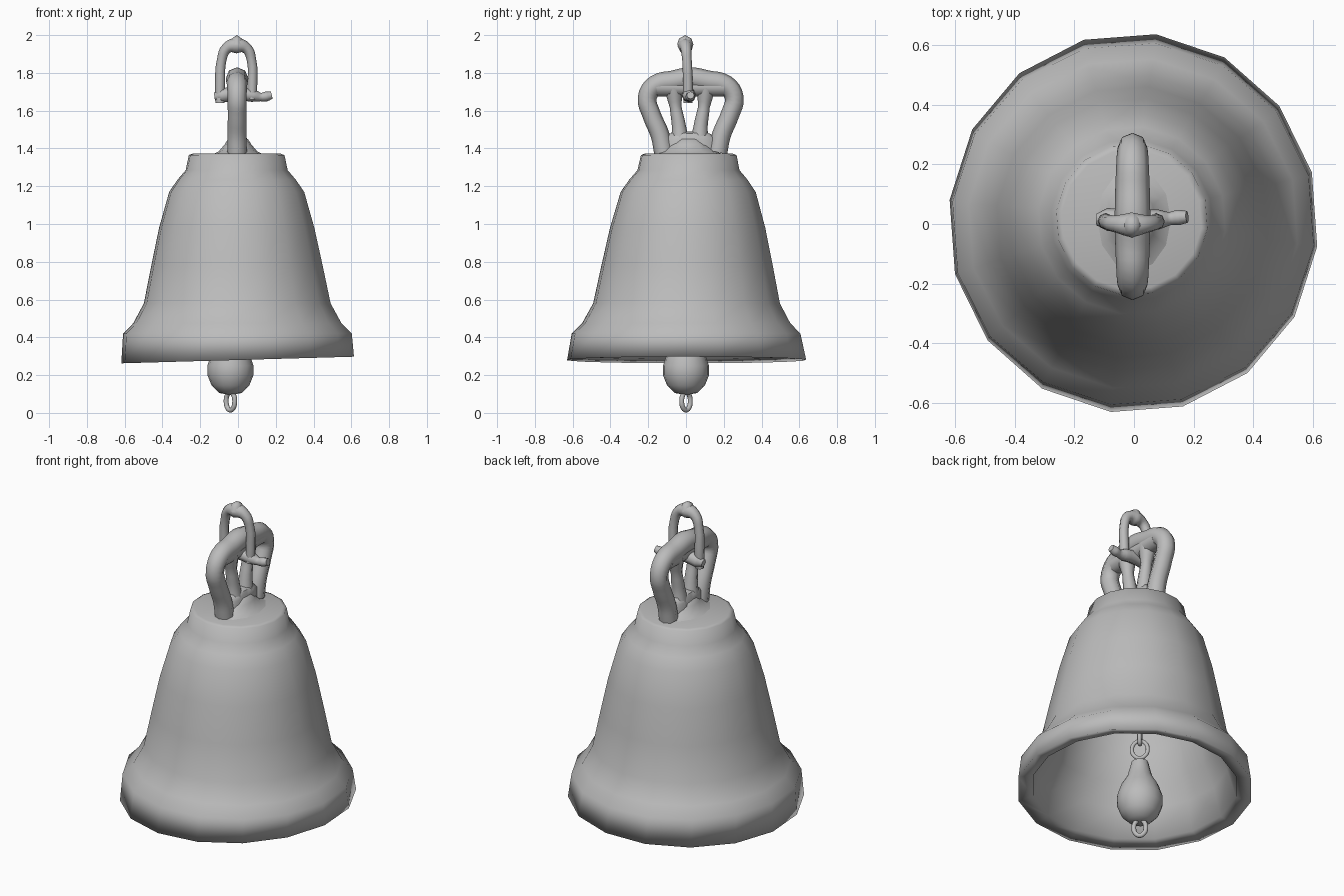
import bpy, bmesh, math
from mathutils import Vector

if "Cube" in bpy.data.objects:
    bpy.data.objects.remove(bpy.data.objects["Cube"])

metal = bpy.data.materials.new("grey metal")
metal.diffuse_color = (0.5, 0.5, 0.5, 1)
metal.use_nodes = True
metal.node_tree.nodes["Principled BSDF"].inputs["Base Color"].default_value = metal.diffuse_color


def finish(ob, angle=50):
    ob.data.materials.clear()
    ob.data.materials.append(metal)
    bpy.ops.object.select_all(action='DESELECT')
    ob.select_set(True)
    bpy.context.view_layer.objects.active = ob
    bpy.ops.object.shade_smooth_by_angle(angle=math.radians(angle))
    return ob


def lathe(name, profile, sides, loc=(0, 0, 0), scale=(1, 1), turn=0.0, angle=50):
    """Spin (radius, z) points round z; radius 0 makes a pole."""
    bm = bmesh.new()
    rings = []
    for r, z in profile:
        n = sides if r > 0 else 1
        rings.append([bm.verts.new((
            loc[0] + r * scale[0] * math.cos(turn + 2 * math.pi * i / sides),
            loc[1] + r * scale[1] * math.sin(turn + 2 * math.pi * i / sides),
            loc[2] + z)) for i in range(n)])
    for a, b in zip(rings, rings[1:]):
        for i in range(sides):
            j = (i + 1) % sides
            quad = [a[i % len(a)], a[j % len(a)], b[j % len(b)], b[i % len(b)]]
            bm.faces.new(list(dict.fromkeys(quad)))
    bmesh.ops.recalc_face_normals(bm, faces=bm.faces)
    me = bpy.data.meshes.new(name)
    bm.to_mesh(me)
    bm.free()
    ob = bpy.data.objects.new(name, me)
    bpy.context.collection.objects.link(ob)
    return finish(ob, angle)


def tube(name, points, closed=False):
    """Rounded bar through (x, y, z, radius) points."""
    cu = bpy.data.curves.new(name, 'CURVE')
    cu.dimensions = '3D'
    cu.bevel_depth = 1.0
    cu.bevel_resolution = 2
    cu.resolution_u = 4
    cu.use_fill_caps = True
    sp = cu.splines.new('BEZIER')
    sp.bezier_points.add(len(points) - 1)
    for bp, (x, y, z, r) in zip(sp.bezier_points, points):
        bp.co = (x, y, z)
        bp.radius = r
        bp.handle_left_type = bp.handle_right_type = 'AUTO'
    sp.use_cyclic_u = closed
    ob = bpy.data.objects.new(name, cu)
    bpy.context.collection.objects.link(ob)
    bpy.ops.object.select_all(action='DESELECT')
    ob.select_set(True)
    bpy.context.view_layer.objects.active = ob
    bpy.ops.object.convert(target='MESH')
    return finish(bpy.context.object, 60)


def ring(name, centre, rx, rz, r, side):
    pts = []
    for i in range(8):
        a = math.pi * i / 4
        p = Vector(centre) + side * rx * math.cos(a) + Vector((0, 0, rz * math.sin(a)))
        pts.append((*p, r))
    return tube(name, pts, True)


# Bell shell: one thick smooth wall, from the ceiling down the inside,
# round the lip and up the outside to the crown plate
profile = [(0, 1.27), (0.20, 1.25), (0.30, 1.14), (0.355, 0.97), (0.405, 0.75),
           (0.44, 0.57), (0.50, 0.45), (0.55, 0.30),
           (0.63, 0.28), (0.61, 0.42), (0.555, 0.475), (0.498, 0.58),
           (0.457, 0.78), (0.414, 0.98), (0.36, 1.17), (0.315, 1.235), (0.272, 1.285),
           (0.255, 1.365), (0.235, 1.372), (0, 1.375)]
bell = lathe("bell_shell", profile, 16, turn=math.radians(-7), angle=150)
for v in bell.data.vertices:
    x, y, z = v.co
    if z < 0.35:                                # lip hangs lower on one side
        v.co.z += 0.028 * x
        v.co.x *= 0.985
        v.co.y = y * 1.012 + 0.003
    v.co.x -= 0.007 * min(1, z)
    v.co.y += 0.015 * max(0, z - 0.4)

# Skirt and web where the crown loops meet the bell
lathe("crown_skirt", [(1.0, 1.37), (0.78, 1.385), (0.55, 1.42), (0.4, 1.45), (0, 1.46)],
      12, loc=(0, 0.015, 0), scale=(0.13, 0.18))
lathe("crown_web", [(1.0, 1.37), (0.95, 1.45), (0.7, 1.48), (0, 1.49)],
      12, loc=(-0.003, 0.02, 0), scale=(0.055, 0.15))

# Crown: one arch along y with two inner struts
arch = [(0.142, 1.38, 0.052), (0.162, 1.47, 0.05), (0.208, 1.58, 0.049),
        (0.23, 1.67, 0.05), (0.185, 1.735, 0.054), (0.09, 1.755, 0.058)]
path = [(-0.005, 0.025 - y, z, r) for y, z, r in arch]
path += [(-0.005, 0.02, 1.77, 0.06)]
path += [(-0.005, 0.025 + y, z, r) for y, z, r in reversed(arch)]
tube("crown_arch", path)
for s in (-1, 1):
    tube("crown_strut", [(-0.005, 0.02 + s * y, z, r) for y, z, r in
                         ((0.05, 1.42, 0.05), (0.058, 1.52, 0.037),
                          (0.075, 1.62, 0.031), (0.085, 1.72, 0.05))])
tube("crown_beam", [(-0.005, y, 1.725, 0.05) for y in (-0.16, 0.02, 0.2)])

# Shackle over the arch, with its pin
tube("shackle", [(-0.095, 0.01, 1.64, 0.024), (-0.095, 0.01, 1.74, 0.027),
                 (-0.086, 0.005, 1.87, 0.025), (-0.06, 0, 1.93, 0.029),
                 (-0.008, -0.003, 1.945, 0.042), (0.045, 0, 1.93, 0.029),
                 (0.071, 0.005, 1.87, 0.025), (0.076, 0.01, 1.74, 0.026),
                 (0.072, 0.01, 1.66, 0.026)])
lathe("shackle_peak", [(1, 1.95), (0.75, 1.982), (0, 2.0)], 8,
      loc=(-0.006, -0.004, 0), scale=(0.035, 0.043), angle=80)
tube("shackle_pin", [(-0.125, 0.015, 1.675, 0.02), (-0.09, 0.015, 1.68, 0.038),
                     (0, 0.015, 1.69, 0.036), (0.08, 0.015, 1.68, 0.034),
                     (0.12, 0.018, 1.672, 0.022), (0.15, 0.022, 1.675, 0.026),
                     (0.178, 0.024, 1.682, 0.02)])

# Clapper: pear weight, eye below, link and hook above
cx = -0.04
across = Vector((1, -1, 0)).normalized()
lathe("clapper_weight", [(0, 0.095), (0.06, 0.105), (0.10, 0.145), (0.122, 0.20),
                         (0.122, 0.25), (0.10, 0.315), (0.068, 0.37), (0.054, 0.42),
                         (0.045, 0.46), (0, 0.475)], 16, loc=(cx, 0, 0))
ring("clapper_eye", (cx, 0, 0.062), 0.032, 0.048, 0.013, across)
ring("clapper_link", (cx, 0, 0.54), 0.042, 0.052, 0.011, across)
ring("hook_eye", (cx, 0, 0.63), 0.025, 0.055, 0.012, Vector((1, 1, 0)).normalized())
tube("hook_rod", [(cx, 0, 0.68, 0.015), (cx, 0, 0.95, 0.015), (cx, 0, 1.27, 0.015)])
